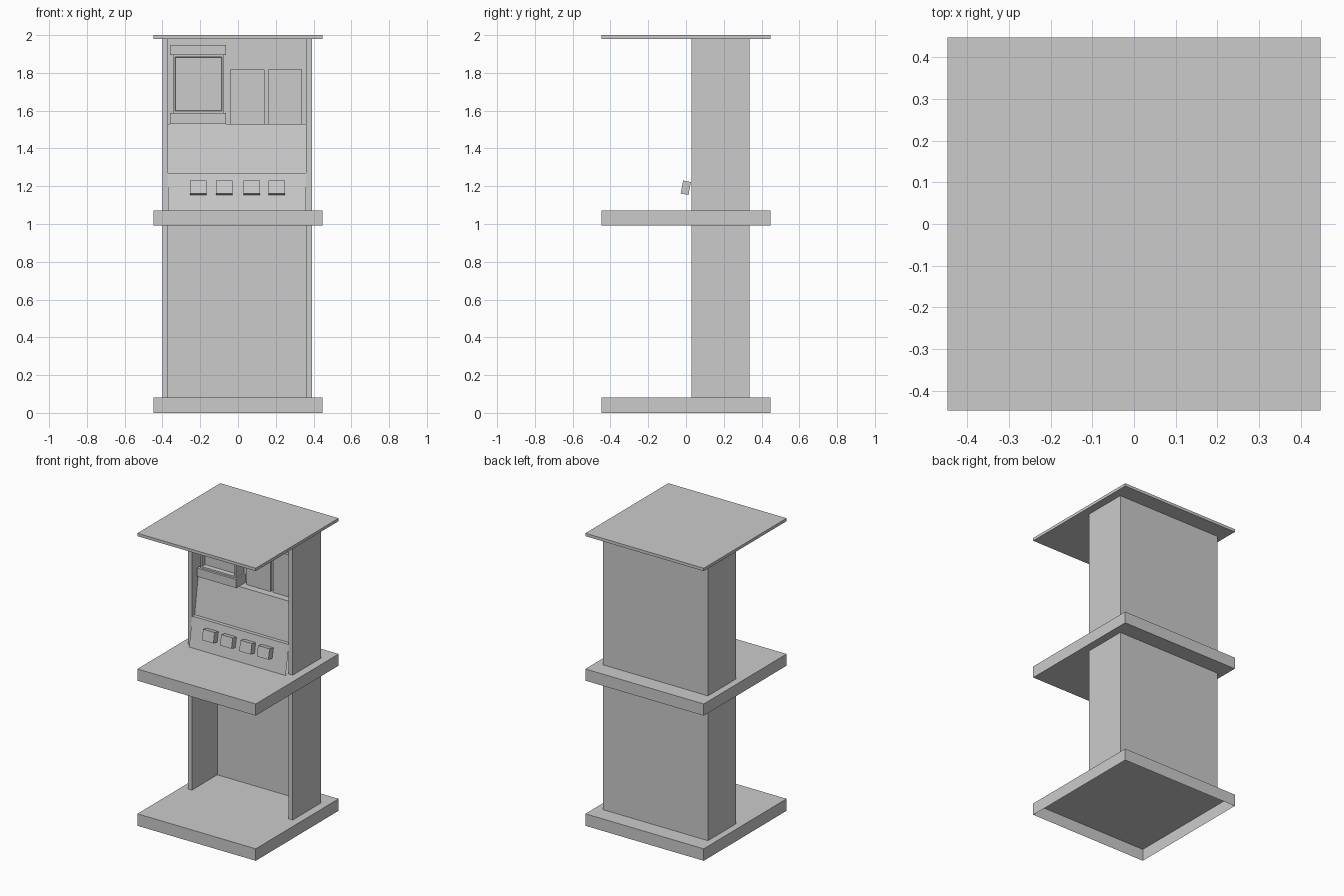
import bpy, bmesh, math

if "Cube" in bpy.data.objects:
    bpy.data.objects.remove(bpy.data.objects["Cube"])


def make_object(name, bm):
    bmesh.ops.recalc_face_normals(bm, faces=bm.faces)
    mesh = bpy.data.meshes.new(name)
    bm.to_mesh(mesh)
    bm.free()
    ob = bpy.data.objects.new(name, mesh)
    bpy.context.collection.objects.link(ob)
    return ob


def box_bm(x, y, z):
    bm = bmesh.new()
    bmesh.ops.create_cube(bm, size=1)
    for v in bm.verts:
        v.co = [(r[0] + r[1]) / 2 + c * (r[1] - r[0]) for c, r in zip(v.co, (x, y, z))]
    return bm


def box(name, x, y, z):
    return make_object(name, box_bm(x, y, z))


def sweep(name, points, offset, closed):
    # extrude a profile along an offset, as a solid or an open sheet
    bm = bmesh.new()
    verts = [bm.verts.new(p) for p in points]
    if closed:
        geom = [bm.faces.new(verts)]
        new = bmesh.ops.extrude_face_region(bm, geom=geom)["geom"]
    else:
        geom = [bm.edges.new(pair) for pair in zip(verts, verts[1:])]
        new = bmesh.ops.extrude_edge_only(bm, edges=geom)["geom"]
    moved = [g for g in new if isinstance(g, bmesh.types.BMVert)]
    bmesh.ops.translate(bm, verts=moved, vec=offset)
    ob = make_object(name, bm)
    return ob


H = 0.4475
SQUARE = (-H, H)
LEFT, RIGHT = -0.37, 0.361          # inner faces of the side walls

# base: hollow plinth, open underneath
bm = box_bm(SQUARE, SQUARE, (0, 0.082))
bottom = [f for f in bm.faces if f.calc_center_median().z < 0.001]
bmesh.ops.delete(bm, geom=bottom, context='FACES_ONLY')
make_object("base", bm)

# counter and roof slabs
box("counter", SQUARE, SQUARE, (0.992, 1.072))
box("roof", SQUARE, SQUARE, (1.98, 2.0))

# U-shaped cabinet walls below and above the counter
for name, z0, z1 in (("lower_cabinet", 0.082, 0.992), ("upper_cabinet", 1.072, 1.98)):
    plan = [(-0.401, 0.03), (-0.401, 0.335), (0.393, 0.335), (0.393, 0.03),
            (RIGHT, 0.03), (RIGHT, 0.305), (LEFT, 0.305), (LEFT, 0.03)]
    sweep(name, [(x, y, z0) for x, y in plan], (0, 0, z1 - z0), True)

# stepped, sloping control panel sheet running up to the roof
profile = [(0.0, 1.072), (0.035, 1.27), (0.06, 1.27), (0.10, 1.53), (0.17, 1.53), (0.17, 1.98)]
sweep("control_panel", [(LEFT, y, z) for y, z in profile], (RIGHT - LEFT, 0, 0), False)

# tilted buttons
for i, x in enumerate((-0.21, -0.073, 0.072, 0.206)):
    button = box(f"button_{i + 1}", (-0.0435, 0.0435), (-0.021, 0.021), (-0.035, 0.035))
    button.location = (x, -0.001, 1.192)
    button.rotation_euler.x = -math.radians(11)

# two raised plates on the back panel
for name, x in (("left_plate", (-0.042, 0.14)), ("right_plate", (0.159, 0.34))):
    box(name, x, (0.15, 0.17), (1.53, 1.818))

# monitor: two bars around a housing with a recessed screen
box("monitor_top_bar", (-0.36, -0.063), (0.07, 0.17), (1.895, 1.948))
box("monitor_bottom_bar", (-0.36, -0.063), (0.07, 0.17), (1.53, 1.588))
bm = box_bm((-0.344, -0.074), (0.085, 0.17), (1.588, 1.895))
bm.normal_update()
front = min(bm.faces, key=lambda f: f.calc_center_median().y)
bmesh.ops.inset_individual(bm, faces=[front], thickness=0.016)
bmesh.ops.inset_individual(bm, faces=[front], thickness=0.004, depth=-0.03)
make_object("monitor", bm)
